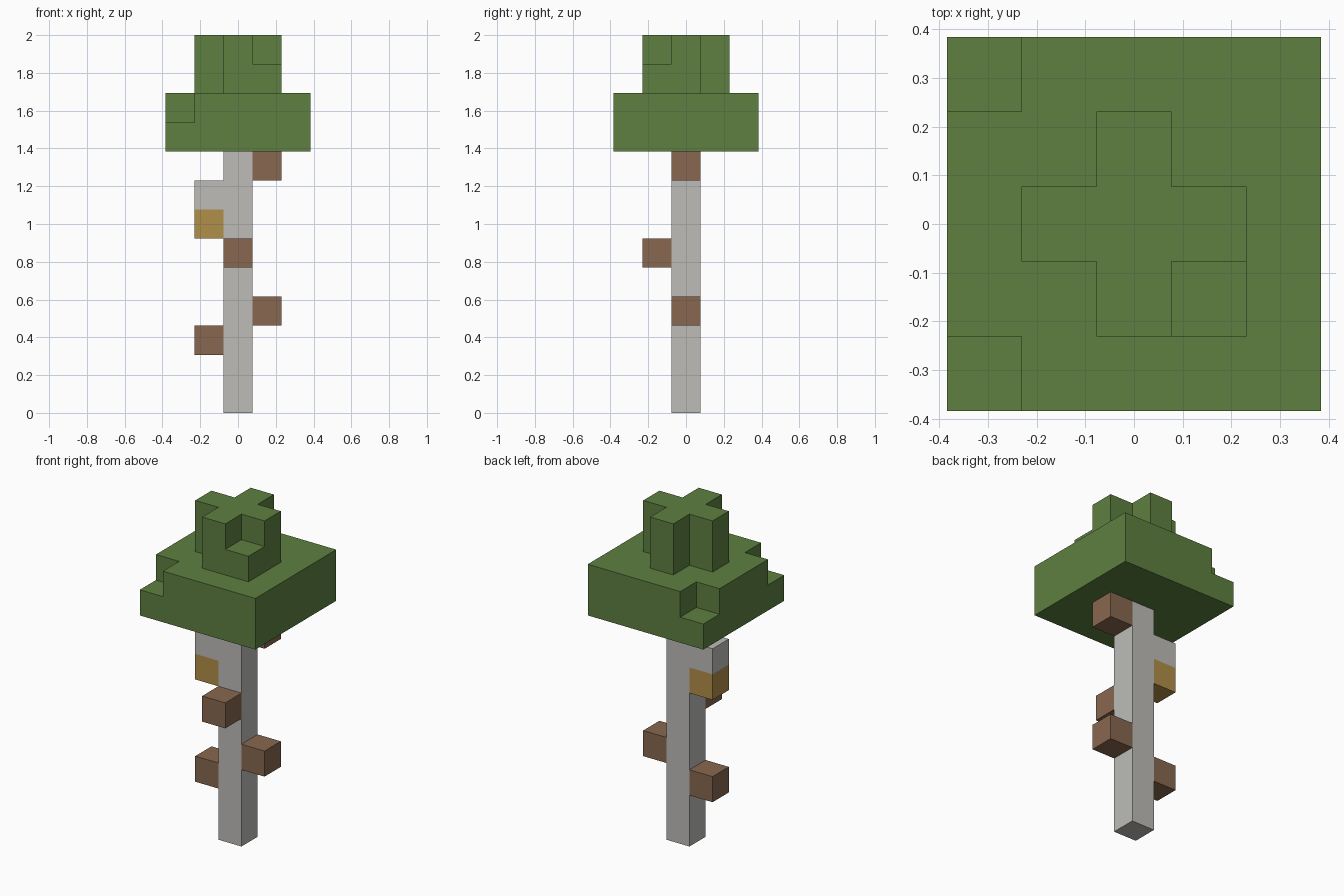
import bpy, bmesh
from mathutils import Vector

if "Cube" in bpy.data.objects:
    bpy.data.objects.remove(bpy.data.objects["Cube"], do_unlink=True)

U = 2 / 13  # block edge length


def material(name, rgb):
    mat = bpy.data.materials.new(name)
    mat.use_nodes = True
    mat.diffuse_color = (*rgb, 1)
    bsdf = next(n for n in mat.node_tree.nodes if n.type == 'BSDF_PRINCIPLED')
    bsdf.inputs["Base Color"].default_value = (*rgb, 1)
    bsdf.inputs["Roughness"].default_value = 0.9
    return mat


green = material("leaf green", (0.112, 0.216, 0.051))
grey = material("bark grey", (0.509, 0.503, 0.479))
brown = material("branch brown", (0.246, 0.138, 0.080))
gold = material("honey gold", (0.434, 0.271, 0.065))


def block_part(name, cells, mats, accent=()):
    """Closed skin around unit blocks; accent blocks take the second material."""
    bm = bmesh.new()
    for cell in sorted(cells):
        centre = Vector(cell) + Vector((0, 0, 0.5))
        for axis in range(3):
            for side in (-1, 1):
                n = Vector((0, 0, 0))
                n[axis] = side
                if tuple(int(c + d) for c, d in zip(cell, n)) in cells:
                    continue
                a = Vector((0, 0, 0))
                a[(axis + 1) % 3] = 1
                b = n.cross(a)
                corners = [n - a - b, n + a - b, n + a + b, n - a + b]
                face = bm.faces.new([bm.verts.new((centre + c / 2) * U) for c in corners])
                face.material_index = int(cell in accent)
    bmesh.ops.remove_doubles(bm, verts=bm.verts, dist=U / 100)
    bmesh.ops.recalc_face_normals(bm, faces=bm.faces)
    mesh = bpy.data.meshes.new(name)
    bm.to_mesh(mesh)
    bm.free()
    for mat in mats:
        mesh.materials.append(mat)
    obj = bpy.data.objects.new(name, mesh)
    bpy.context.collection.objects.link(obj)


# Trunk with a two-block side growth, the lower block golden
trunk = {(0, 0, z) for z in range(9)} | {(-1, 0, 6), (-1, 0, 7)}
block_part("trunk", trunk, [grey, gold], accent={(-1, 0, 6)})

# Single-block branch stubs
stubs = {"lower_right_branch": (-1, 0, 2), "lower_left_branch": (1, 0, 3),
         "front_branch": (0, -1, 5), "upper_left_branch": (1, 0, 8)}
for name, cell in stubs.items():
    block_part(name, {cell}, [brown])

# Wide leaf slab with two notched upper corners
wide = range(-2, 3)
leaves = {(x, y, z) for x in wide for y in wide for z in (9, 10)}
leaves -= {(-2, -2, 10), (-2, 2, 10)}

# Cross-shaped crown with one low corner block
leaves |= {(x, y, z) for x in (-1, 0, 1) for y in (-1, 0, 1)
           for z in (11, 12) if x * y == 0}
leaves.add((1, -1, 11))
block_part("leaf_canopy", leaves, [green])
